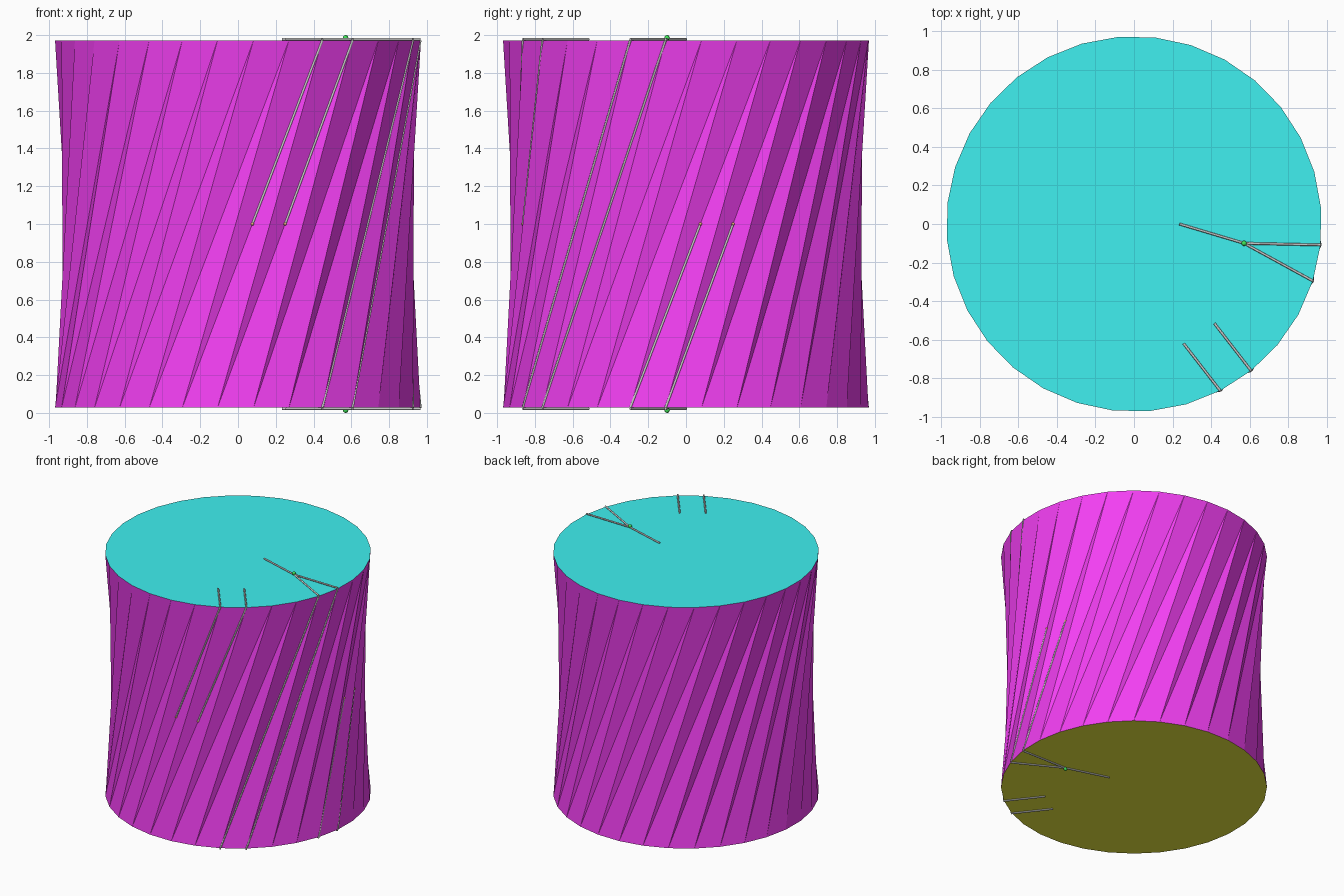
import bpy, bmesh, math
from mathutils import Vector

if "Cube" in bpy.data.objects:
    bpy.data.objects.remove(bpy.data.objects["Cube"])

SIDES, R, Z0, Z1 = 32, 0.972, 0.028, 1.972
STEP, START, TWIST = 2 * math.pi / 32, math.radians(-6.4), 4


def material(name, rgb):
    m = bpy.data.materials.new(name)
    m.diffuse_color = (*rgb, 1)
    m.use_nodes = True
    m.node_tree.nodes["Principled BSDF"].inputs["Base Color"].default_value = m.diffuse_color
    return m


MAGENTA = material("magenta", (0.9, 0.05, 0.9))
CYAN = material("cyan", (0.05, 0.87, 0.87))
YELLOW = material("yellow", (0.87, 0.87, 0.05))
GREEN = material("green", (0.05, 0.8, 0.1))
ORANGE = material("orange", (0.8, 0.4, 0.2))


def rim(i, z):
    a = START + i * STEP
    return Vector((R * math.cos(a), R * math.sin(a), z))


def finish(bm, name, mat):
    mesh = bpy.data.meshes.new(name)
    bm.to_mesh(mesh)
    bm.free()
    ob = bpy.data.objects.new(name, mesh)
    bpy.context.collection.objects.link(ob)
    if mat:
        mesh.materials.append(mat)


def rod(name, points, radius=0.0065):
    cu = bpy.data.curves.new(name, 'CURVE')
    cu.dimensions = '3D'
    cu.bevel_depth, cu.bevel_resolution, cu.use_fill_caps = radius, 1, True
    sp = cu.splines.new('POLY')
    sp.points.add(len(points) - 1)
    for p, co in zip(sp.points, points):
        p.co = (*co, 1)
    bpy.context.collection.objects.link(bpy.data.objects.new(name, cu))


def bead(name, loc, radius, mat):
    bpy.ops.mesh.primitive_uv_sphere_add(segments=12, ring_count=8, radius=radius, location=loc)
    ob = bpy.context.object
    ob.name = name
    ob.data.materials.append(mat)


# Twisted wall: triangles with ridges at three steps and valleys at four
bm = bmesh.new()
low = [bm.verts.new(rim(i, Z0)) for i in range(SIDES)]
high = [bm.verts.new(rim(i, Z1)) for i in range(SIDES)]
for i in range(SIDES):
    j, t, u = (i + 1) % SIDES, (i + TWIST) % SIDES, (i + TWIST + 1) % SIDES
    bm.faces.new((low[i], low[j], high[t]))
    bm.faces.new((low[j], high[u], high[t]))
finish(bm, "twisted_wall", MAGENTA)

# End caps
for name, z, mat in (("top_cap", Z1, CYAN), ("bottom_cap", Z0, YELLOW)):
    bm = bmesh.new()
    ring = [bm.verts.new(rim(i, z)) for i in range(SIDES)]
    bm.faces.new(ring if z == Z1 else ring[::-1])
    finish(bm, name, mat)

# Strands on each cap: a fork joined at a green bead, and two parallel strands
for side, z, s in (("top", Z1, 1), ("bottom", Z0, -1)):
    zr = z + s * 0.006
    joint = Vector((0.57, -0.10, zr))
    for k in (0, -1):
        rod(f"{side}_fork_strand", [rim(k, zr), joint])
        outer = rim(k - 4, zr)
        rod(f"{side}_parallel_strand", [outer, outer + Vector((-0.19, 0.245, 0))])
    rod(f"{side}_stem_strand", [joint, (0.235, 0, zr)])
    bead(f"{side}_joint_bead", (0.57, -0.10, z + s * 0.014), 0.014, GREEN)

# Strands along the wall valleys: two full length, two upper and two lower halves
for k in (0, -1):
    rod("full_wall_strand", [rim(k - 4, Z0), rim(k, Z1)])
    for name, end, far in (("upper", rim(k - 4, Z1), rim(k - 8, Z0)),
                           ("lower", rim(k, Z0), rim(k + 4, Z1))):
        mid = (end + far) / 2
        rod(f"{name}_wall_strand", [end, mid])
        bead(f"{name}_strand_tip", mid, 0.009, ORANGE)
